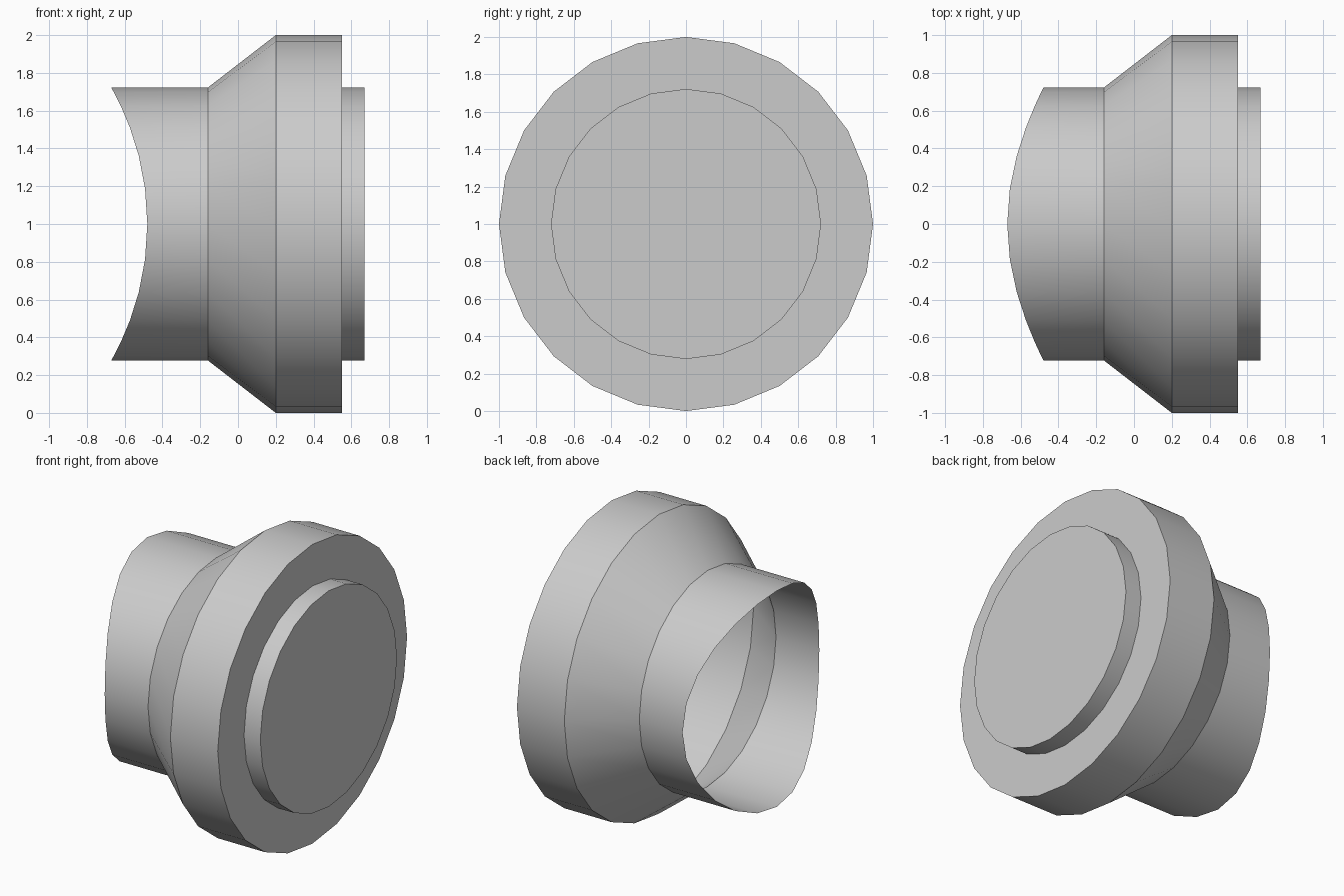
import bpy
import bmesh
from math import cos, sin, sqrt, pi, radians

cube = bpy.data.objects.get("Cube")
if cube:
    bpy.data.objects.remove(cube, do_unlink=True)

SIDES = 24
NECK_R, RIM_R = 0.722, 1.0
SADDLE_R = 1.46          # radius of the crossing pipe the neck is cut to fit
SADDLE_X = -0.48 - SADDLE_R

grey = bpy.data.materials.new("plain_grey")
grey.use_nodes = True
grey.diffuse_color = (0.6, 0.6, 0.6, 1)
grey.node_tree.nodes["Principled BSDF"].inputs["Base Color"].default_value = grey.diffuse_color


def saddle(z):
    """Axial position of the curved neck opening at height z from the axis."""
    return SADDLE_X + sqrt(SADDLE_R ** 2 - z ** 2)


def lathe(name, profile, cap=False):
    """Thin shell turned about the x axis from (x, radius) pairs; x may be a function of height."""
    bm = bmesh.new()
    rings = []
    for x, r in profile:
        ring = []
        for i in range(SIDES):
            t = 2 * pi * i / SIDES
            y, z = r * cos(t), r * sin(t)
            ring.append(bm.verts.new((x(z) if callable(x) else x, y, z)))
        rings.append(ring)
    for a, b in zip(rings, rings[1:]):
        for i in range(SIDES):
            j = (i + 1) % SIDES
            bm.faces.new((a[i], a[j], b[j], b[i]))
    if cap:
        bm.faces.new(rings[-1])
    mesh = bpy.data.meshes.new(name)
    bm.to_mesh(mesh)
    bm.free()
    mesh.materials.append(grey)
    obj = bpy.data.objects.new(name, mesh)
    obj.location.z = RIM_R
    bpy.context.collection.objects.link(obj)
    bpy.ops.object.select_all(action="DESELECT")
    obj.select_set(True)
    bpy.context.view_layer.objects.active = obj
    bpy.ops.object.shade_smooth_by_angle(angle=radians(30))
    return obj


# Open neck with a saddle-cut mouth
lathe("saddle_neck", [(saddle, NECK_R), (-0.16, NECK_R)])
# Cone widening from the neck to the rim
lathe("flared_cone", [(-0.16, NECK_R), (0.2, RIM_R)])
# Wide rim with its flat ring-shaped shoulder
lathe("wide_rim", [(0.2, RIM_R), (0.55, RIM_R), (0.55, NECK_R)])
# Closed raised disc on the end
lathe("end_disc", [(0.55, NECK_R), (0.67, NECK_R)], cap=True)
